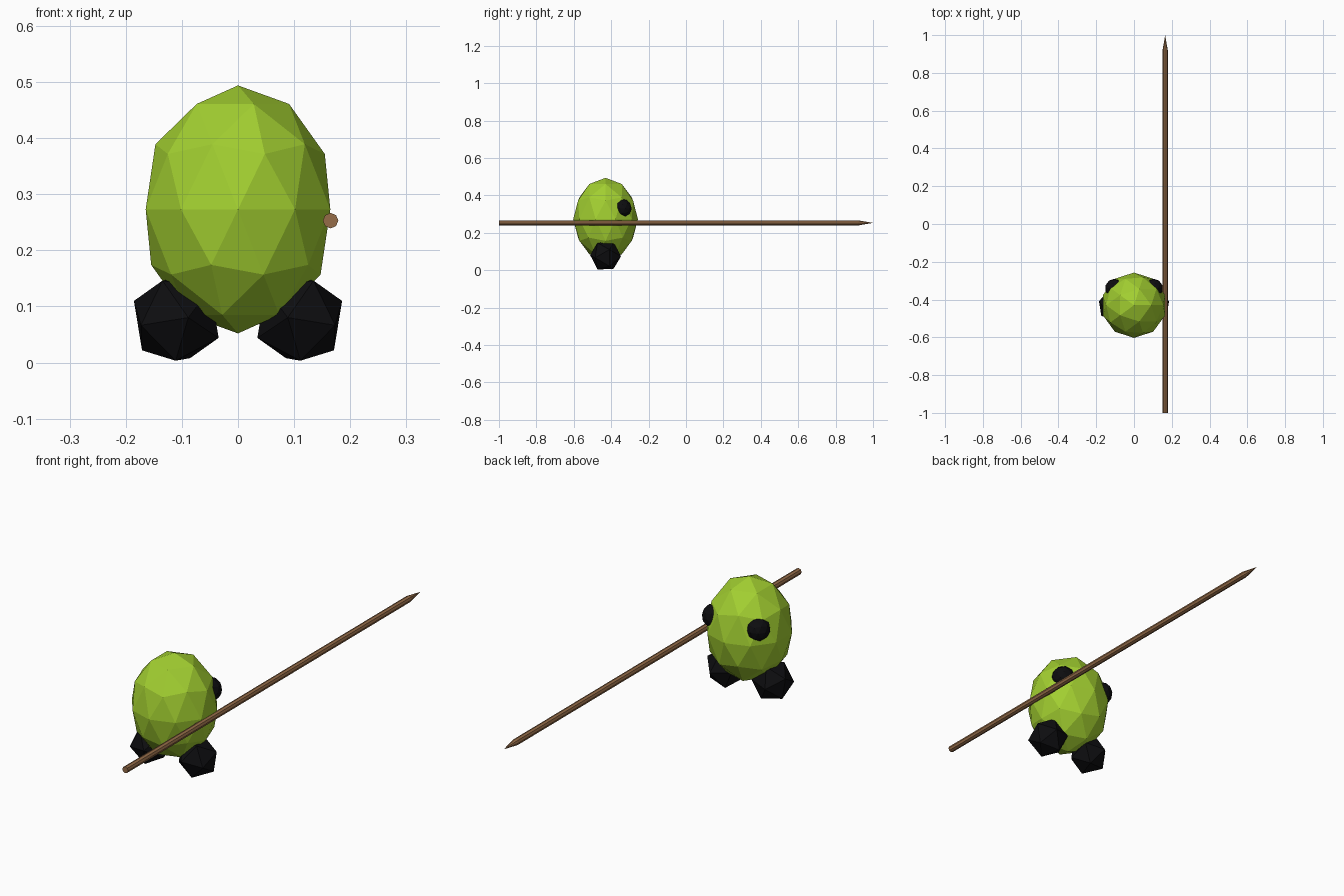
import bpy, math
from mathutils import Matrix, Vector

if "Cube" in bpy.data.objects:
    bpy.data.objects.remove(bpy.data.objects["Cube"])


def material(name, rgb):
    m = bpy.data.materials.new(name)
    m.diffuse_color = (*rgb, 1)
    m.use_nodes = True
    m.node_tree.nodes["Principled BSDF"].inputs["Base Color"].default_value = m.diffuse_color
    return m


green = material("lime green", (0.36, 0.62, 0.03))
black = material("black", (0.004, 0.004, 0.005))
brown = material("wood brown", (0.30, 0.15, 0.065))


def finish(name, mat):
    ob = bpy.context.object
    ob.name = name
    ob.data.materials.append(mat)
    return ob


def ball(name, mat, center, size, subdiv, rot=None):
    bpy.ops.mesh.primitive_ico_sphere_add(subdivisions=subdiv, radius=1)
    ob = finish(name, mat)
    ob.data.transform((rot or Matrix()) @ Matrix.Diagonal((*size, 1)))
    ob.location = center
    return ob


def mirror_x(ob):
    # bake the position so the copy lands on the other side of x = 0
    ob.data.transform(Matrix.Translation(ob.location))
    ob.location = (0, 0, 0)
    mod = ob.modifiers.new("mirror", 'MIRROR')
    mod.use_mirror_merge = False


# Egg-shaped faceted body
ball("body", green, (0, -0.43, 0.273), (0.173, 0.173, 0.221), 2)

# Splayed faceted feet
foot_rot = (Matrix.Rotation(math.radians(-17), 4, Vector((-0.17, 0, 0.98)))
            @ Matrix.Rotation(math.radians(-131), 4, 'Y'))
mirror_x(ball("feet", black, (-0.11, -0.43, 0.077), (0.085,) * 3, 1, foot_rot))

# Half-sunken eyes on the +y side
mirror_x(ball("eyes", black, (0.103, -0.34, 0.331), (0.05,) * 3, 2))

# Pointed stick: shaft and tip along y
for name, r2, y0, y1 in (("spear_shaft", 0.0138, -1, 0.92), ("spear_tip", 0, 0.92, 1)):
    bpy.ops.mesh.primitive_cone_add(vertices=8, radius1=0.0138, radius2=r2, depth=y1 - y0,
                                    location=(0.165, (y0 + y1) / 2, 0.253),
                                    rotation=(-math.pi / 2, 0, 0))
    finish(name, brown)
